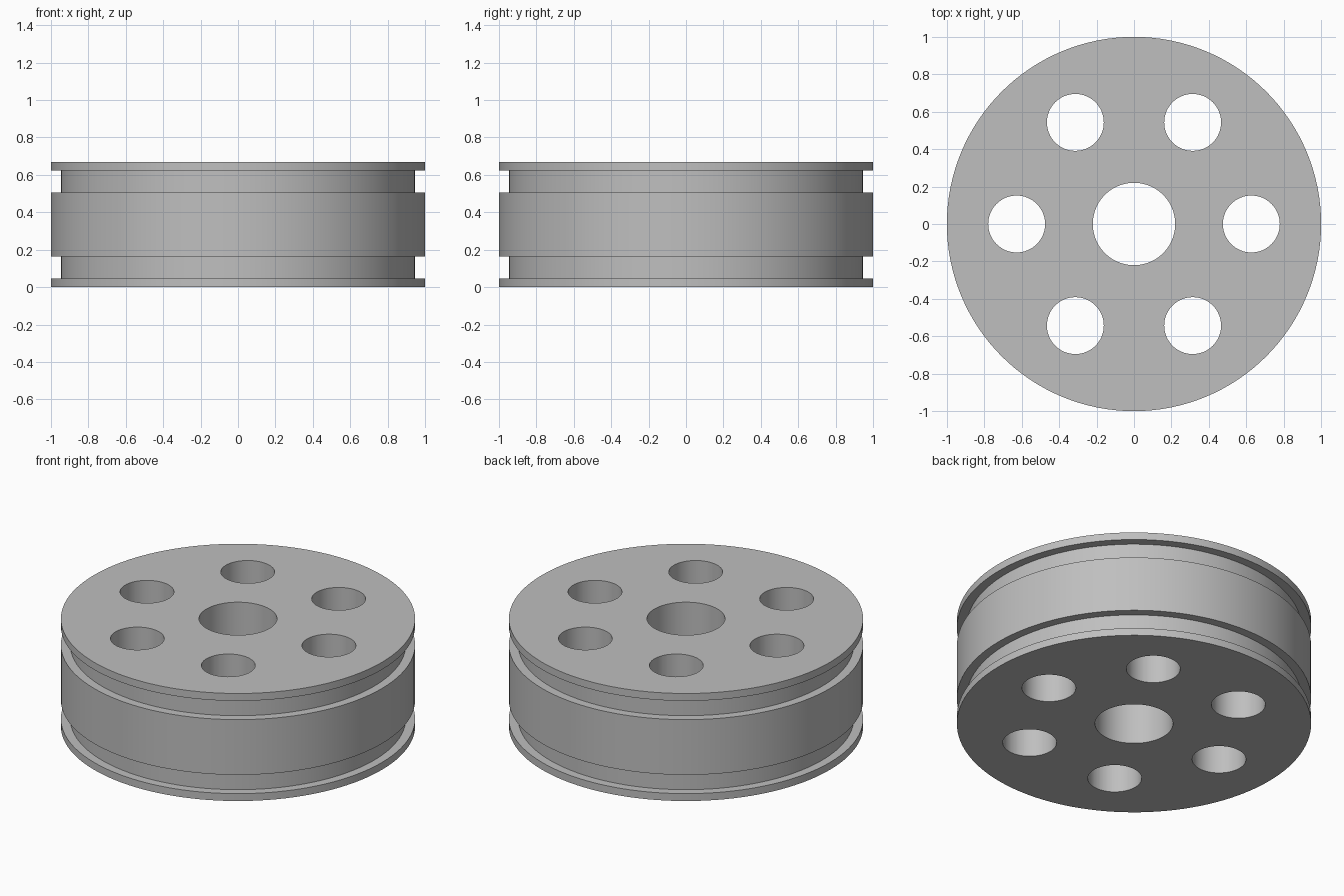
import bpy, bmesh
from math import cos, sin, radians, tau

if "Cube" in bpy.data.objects:
    bpy.data.objects.remove(bpy.data.objects["Cube"], do_unlink=True)

SEGMENTS = 128
HEIGHT, RIM, GROOVE, BORE = 0.67, 1.0, 0.947, 0.22
LIP, GROOVE_END = 0.046, 0.163
HOLE_RADIUS, HOLE_CIRCLE, HOLES = 0.152, 0.627, 6

grey = bpy.data.materials.new("plain grey")
grey.use_nodes = True
color = (0.52, 0.52, 0.52, 1)
grey.diffuse_color = color
grey.node_tree.nodes["Principled BSDF"].inputs["Base Color"].default_value = color


def make_object(name, bm):
    bmesh.ops.recalc_face_normals(bm, faces=bm.faces)
    mesh = bpy.data.meshes.new(name)
    bm.to_mesh(mesh)
    bm.free()
    mesh.materials.append(grey)
    obj = bpy.data.objects.new(name, mesh)
    bpy.context.collection.objects.link(obj)
    return obj


# Wheel body: closed profile with two grooves, turned around the bore
lower = [(BORE, 0), (RIM, 0), (RIM, LIP), (GROOVE, LIP),
         (GROOVE, GROOVE_END), (RIM, GROOVE_END)]
profile = lower + [(r, HEIGHT - z) for r, z in reversed(lower)]
bm = bmesh.new()
rings = []
for i in range(SEGMENTS):
    a = tau * i / SEGMENTS
    rings.append([bm.verts.new((r * cos(a), r * sin(a), z)) for r, z in profile])
count = len(profile)
for i, ring in enumerate(rings):
    following = rings[(i + 1) % SEGMENTS]
    for j in range(count):
        k = (j + 1) % count
        bm.faces.new((ring[j], following[j], following[k], ring[k]))
wheel = make_object("grooved_wheel", bm)

# Round through holes, evenly spaced
bm = bmesh.new()
for i in range(HOLES):
    a = tau * i / HOLES
    made = bmesh.ops.create_cone(bm, cap_ends=True, segments=64, radius1=HOLE_RADIUS,
                                 radius2=HOLE_RADIUS, depth=HEIGHT * 2)
    bmesh.ops.translate(bm, verts=made["verts"],
                        vec=(HOLE_CIRCLE * cos(a), HOLE_CIRCLE * sin(a), HEIGHT / 2))
cutter = make_object("hole_cutter", bm)
cutter.hide_render = True

cut = wheel.modifiers.new("through holes", "BOOLEAN")
cut.operation = "DIFFERENCE"
cut.solver = "EXACT"
cut.object = cutter
bpy.ops.object.select_all(action="DESELECT")
wheel.select_set(True)
bpy.context.view_layer.objects.active = wheel
bpy.ops.object.modifier_apply(modifier=cut.name)
bpy.data.objects.remove(cutter, do_unlink=True)

# Smooth round walls with crisp rims
bpy.ops.object.shade_smooth_by_angle(angle=radians(30))
